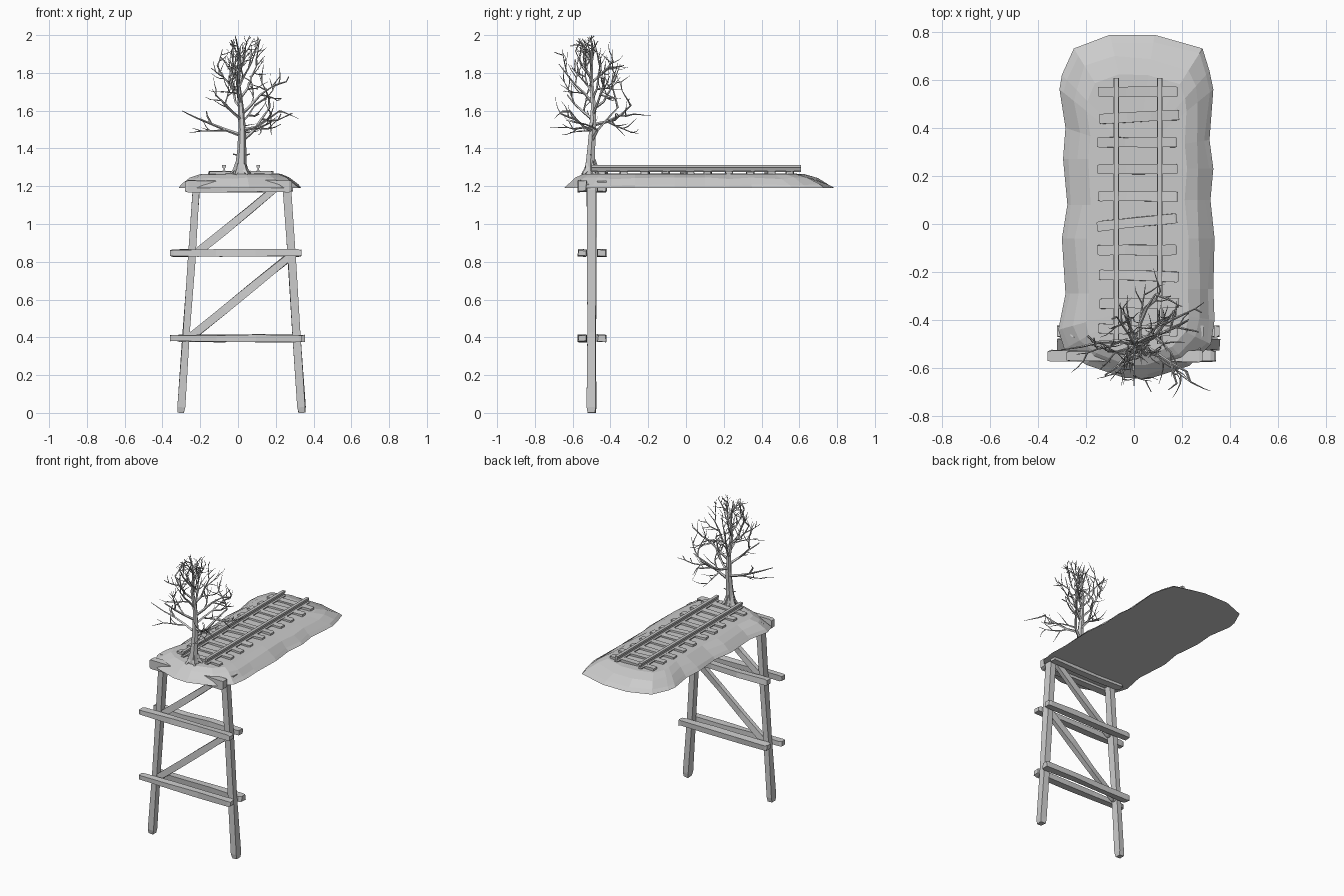
import bpy, bmesh, math, random
from mathutils import Vector

if "Cube" in bpy.data.objects:
    bpy.data.objects.remove(bpy.data.objects["Cube"])

rng = random.Random(11)


def finish(name, bm):
    bmesh.ops.recalc_face_normals(bm, faces=bm.faces)
    me = bpy.data.meshes.new(name)
    bm.to_mesh(me)
    bm.free()
    ob = bpy.data.objects.new(name, me)
    bpy.context.collection.objects.link(ob)
    return ob


def loft(bm, rings):
    """Skin a list of equal-length point rings and cap both ends."""
    vs = [[bm.verts.new(p) for p in r] for r in rings]
    n = len(vs[0])
    for a, b in zip(vs, vs[1:]):
        for i in range(n):
            bm.faces.new((a[i], a[(i + 1) % n], b[(i + 1) % n], b[i]))
    bm.faces.new(vs[0])
    bm.faces.new(vs[-1])


def beam(name, a, b, width, depth, jitter=0.004):
    """Rough-hewn timber from a to b; depth runs along y."""
    a, b = Vector(a), Vector(b)
    d = (b - a).normalized()
    u = d.cross(Vector((0, 1, 0))).normalized()
    v = u.cross(d)
    rings = []
    for t, s in ((0, .85), (.025, 1), (.35, .97), (.65, 1), (.975, 1), (1, .85)):
        c = a.lerp(b, t)
        rings.append([c + u * (i * width * s / 2 + rng.uniform(-jitter, jitter))
                      + v * (j * depth * s / 2 + rng.uniform(-jitter, jitter))
                      for i, j in ((-1, -1), (1, -1), (1, 1), (-1, 1))])
    bm = bmesh.new()
    loft(bm, rings)
    return finish(name, bm)


# Earth slab: irregular outline, sloped shoulders, flat underside
outline = [(.314, .636), (.33, .56), (.314, .35), (.33, .23), (.318, .1), (.335, -.06),
           (.33, -.27), (.335, -.4), (.32, -.5), (.23, -.59), (.06, -.645), (-.04, -.64),
           (-.2, -.585), (-.29, -.52), (-.315, -.44), (-.285, -.29), (-.3, -.06),
           (-.277, .08), (-.295, .27), (-.285, .4), (-.31, .56), (-.3, .62),
           (-.25, .73), (-.1, .787), (.085, .787), (.285, .73)]
rings = []
for s, z, jit in ((1, 1.19, 0), (.94, 1.208, .004), (.81, 1.242, .006),
                  (.66, 1.263, .003), (.3, 1.268, 0)):
    ring = []
    for x, y in outline:
        c = Vector((.012, max(-.35, min(.3, y)), 0))
        p = c + (Vector((x, y, 0)) - c) * (s + rng.uniform(-jit, jit) * 4)
        p.z = z + rng.uniform(-jit, jit)
        ring.append(p)
    rings.append(ring)
bm = bmesh.new()
loft(bm, rings)
finish("earth_slab", bm)

# Trestle legs
beam("left_leg", (-.303, -.5, 0), (-.218, -.5, 1.21), .038, .048, .003)
beam("right_leg", (.338, -.5, 0), (.258, -.5, 1.21), .042, .048, .003)

# Paired cross beams clamped on both sides of the legs
for label, z, front, back in (("lower", .395, (-.36, .34), (-.32, .355)),
                              ("upper", .846, (-.36, .335), (-.32, .335)),
                              ("cap", 1.2, (-.28, .285), (-.265, .29))):
    h = .06 if label == "cap" else .036
    beam(label + "_front_beam", (front[0], -.549, z), (front[1], -.549, z), h, .046)
    beam(label + "_back_beam", (back[0], -.446, z), (back[1], -.446, z), h, .048)

# Diagonal braces
beam("lower_brace", (-.265, -.5, .39), (.285, -.5, .835), .04, .03)
beam("upper_brace", (-.225, -.5, .84), (.215, -.5, 1.2), .04, .03)

# Sleepers, a few laid crooked
sleeper_y = (.55, .445, .34, .228, .115, .007, -.108, -.215, -.33, -.44)
tilt = (0, .018, 0, 0, -.004, .036, 0, -.01, .004, -.012)
for i, (y, t) in enumerate(zip(sleeper_y, tilt)):
    x = rng.uniform(-.006, .006)
    beam(f"sleeper_{i + 1}", (-.15 + x, y - t / 2, 1.268), (.182 + x, y + t / 2, 1.268),
         .024, .042, .002)

# Rails with foot, web and head
half = [(.012, 1.274), (.012, 1.28), (.004, 1.285), (.004, 1.296), (.01, 1.299), (.01, 1.312)]
section = half + [(-x, z) for x, z in reversed(half)]
for name, cx in (("left_rail", -.074), ("right_rail", .107)):
    bm = bmesh.new()
    loft(bm, [[(cx + x, y, z) for x, z in section] for y in (-.5, .608)])
    finish(name, bm)


def tubes(name, paths, resolution):
    """Tapered tubes: each path is a list of (point, radius)."""
    cu = bpy.data.curves.new(name, "CURVE")
    cu.dimensions = "3D"
    cu.bevel_depth = 1.0
    cu.bevel_resolution = resolution
    cu.use_fill_caps = True
    for path in paths:
        sp = cu.splines.new("POLY")
        sp.use_smooth = False
        sp.points.add(len(path) - 1)
        for pt, (p, r) in zip(sp.points, path):
            pt.co = (*p, 1)
            pt.radius = r
    tmp = bpy.data.objects.new(name + "_path", cu)
    bpy.context.collection.objects.link(tmp)
    dg = bpy.context.evaluated_depsgraph_get()
    me = bpy.data.meshes.new_from_object(tmp.evaluated_get(dg))
    bpy.data.objects.remove(tmp)
    ob = bpy.data.objects.new(name, me)
    bpy.context.collection.objects.link(ob)


# Tree trunk with flared foot and roots
trunk = [((.015, -.5, 1.25), .044), ((.015, -.507, 1.3), .031), ((.02, -.502, 1.39), .024),
         ((.022, -.495, 1.5), .02), ((.015, -.49, 1.62), .015), ((.0, -.5, 1.75), .011),
         ((.01, -.5, 1.88), .006), ((-.015, -.5, 1.997), .002)]
roots = []
for i in range(5):
    a = i * math.tau / 5 + .4
    o = Vector((math.cos(a), math.sin(a), 0))
    c = Vector((.015, -.503, 0))
    roots.append([(c + o * .012 + Vector((0, 0, 1.34)), .012),
                  (c + o * .03 + Vector((0, 0, 1.285)), .014),
                  (c + o * .055 + Vector((0, 0, 1.262)), .007)])
tubes("tree_trunk", [trunk], 1)
tubes("tree_roots", roots, 0)

# Bare branches grown recursively inside an egg-shaped crown
centre, radii = Vector((.055, -.525, 1.735)), (.24, .26, .265)
branches = []


def rand_vec():
    return Vector([rng.uniform(-1, 1) for _ in range(3)])


def grow(p, d, length, r, depth):
    n = 4 if depth else 3
    path = [(p.copy(), r)]
    for i in range(1, n + 1):
        d = (d + rand_vec() * .32 + Vector((0, 0, .16))).normalized()
        q = p + d * length / n
        if sum(((q[k] - centre[k]) / radii[k]) ** 2 for k in range(3)) > 1 and q.z > 1.6:
            break
        p = q
        path.append((p.copy(), r * (1 - .8 * i / n)))
        if depth and i < n:
            side = rand_vec()
            side = (side - d * side.dot(d)).normalized()
            grow(p, (d * .7 + side * .8).normalized(), length * .55, r * .62, depth - 1)
    if len(path) > 1:
        branches.append(path)


for i in range(16):
    f = i / 15
    z = 1.44 + .42 * f
    a = i * 2.4 + .5
    e = math.radians(12 + 45 * f)
    d = Vector((math.cos(a) * math.cos(e), math.sin(a) * math.cos(e), math.sin(e)))
    start = next(Vector(p0).lerp(Vector(p1), (z - p0[2]) / (p1[2] - p0[2]))
                 for (p0, _), (p1, _) in zip(trunk, trunk[1:]) if p1[2] >= z)
    grow(start, d, .36 - .17 * f, .0105 - .005 * f, 2)
# Short broken stubs on the trunk
for s in (-1, 1):
    branches.append([(Vector((.018, -.503, 1.36)), .006), (Vector((.018 + s * .045, -.503, 1.37)), .003)])
tubes("tree_branches", branches, 0)
